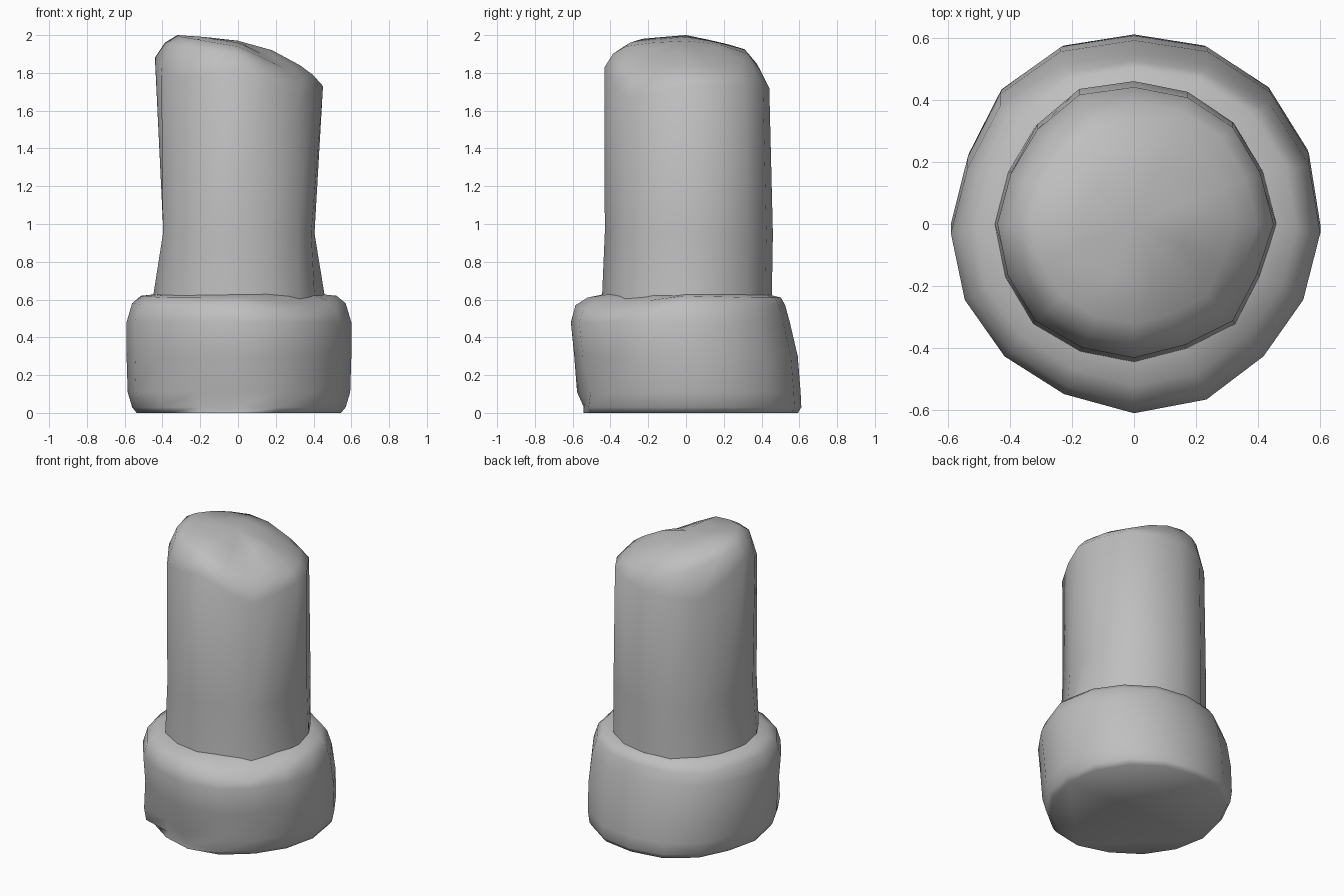
import bpy, bmesh, math

SIDES = 16

cube = bpy.data.objects.get("Cube")
if cube:
    bpy.data.objects.remove(cube)

stone = bpy.data.materials.new("grey_stone")
stone.use_nodes = True
grey = (0.52, 0.52, 0.52, 1)
stone.diffuse_color = grey
stone.node_tree.nodes["Principled BSDF"].inputs["Base Color"].default_value = grey


def around(values):
    """Stretch eight heights around the circle to one per side."""
    out = []
    for i, v in enumerate(values):
        out += [v, (v + values[(i + 1) % len(values)]) / 2]
    return out


def loft(name, radii, rings, dents, tip):
    """Join rings of (heights, x scale, y scale, y shift) into a solid closed at the tip."""
    bm = bmesh.new()
    loops = []
    for r, (z, sx, sy, dy) in enumerate(rings):
        heights = z if isinstance(z, list) else [z] * SIDES
        loop = []
        for i, radius in enumerate(radii):
            a = math.tau * i / SIDES
            rad = radius - dents.get((r, i), 0)
            loop.append(bm.verts.new((rad * sx * math.cos(a),
                                      rad * sy * math.sin(a) + dy, heights[i])))
        loops.append(loop)
    for low, high in zip(loops, loops[1:]):
        for i in range(SIDES):
            j = (i + 1) % SIDES
            bm.faces.new((low[i], low[j], high[j], high[i]))
    bm.faces.new(loops[0][::-1])
    top = bm.verts.new(tip)
    for i in range(SIDES):
        bm.faces.new((loops[-1][i], loops[-1][(i + 1) % SIDES], top))
    bmesh.ops.recalc_face_normals(bm, faces=bm.faces)
    mesh = bpy.data.meshes.new(name)
    bm.to_mesh(mesh)
    bm.free()
    mesh.materials.append(stone)
    obj = bpy.data.objects.new(name, mesh)
    bpy.context.collection.objects.link(obj)
    bpy.ops.object.select_all(action="DESELECT")
    obj.select_set(True)
    bpy.context.view_layer.objects.active = obj
    bpy.ops.object.shade_smooth_by_angle(angle=math.radians(60))


# Worn drum-shaped base, leaning slightly forward, with chips along the front foot
base_radii = [.6, .61, .62, .62, .61, .62, .61, .58, .59, .59, .59, .59, .61, .61, .59, .59]
shoulder_edge = around([.58, .57, .57, .55, .58, .57, .57, .52])
top_edge = around([.62, .61, .61, .59, .62, .61, .61, .57])
base_rings = [(0, .91, .93, .025), (.03, .95, .96, .025), (.11, .99, .97, .015),
              (.3, 1, .97, 0), (.48, 1, .95, -.03), (shoulder_edge, .95, .91, -.03),
              (top_edge, .87, .84, -.01), (.63, .71, .7, 0)]
foot_chips = {(2, 11): .05, (1, 11): .04, (1, 12): .02, (2, 13): .03,
              (1, 10): -.03, (2, 10): -.02}
loft("base", base_radii, base_rings, foot_chips, (0, 0, .63))

# Broken column shaft: pinched on both sides, with a slanted, rounded stump on top
shaft_radii = [.45, .44, .45, .45, .45, .46, .44, .43, .44, .44, .45, .44, .44, .43, .45, .43]
rim = around([1.73, 1.75, 1.72, 1.69, 1.88, 1.77, 1.83, 1.67])
shoulder = around([1.79, 1.8, 1.81, 1.89, 1.96, 1.94, 1.9, 1.77])
cap = around([1.84, 1.84, 1.9, 1.95, 2, 1.98, 1.94, 1.83])
crown = around([1.92, 1.92, 1.95, 1.97, 1.99, 1.98, 1.96, 1.9])
shaft_rings = [(.5, 1.04, 1.02, 0), (.62, 1.02, 1.01, 0), (.95, 1, 1, .01),
               (rim, 1, .98, 0), (shoulder, .88, .88, 0), (cap, .73, .73, 0),
               (crown, .4, .4, 0)]
waist = {(2, side): .045 if side % 8 == 0 else .01 for side in (0, 1, 7, 8, 9, 15)}
loft("column_shaft", shaft_radii, shaft_rings, waist, (0, 0, 1.97))
